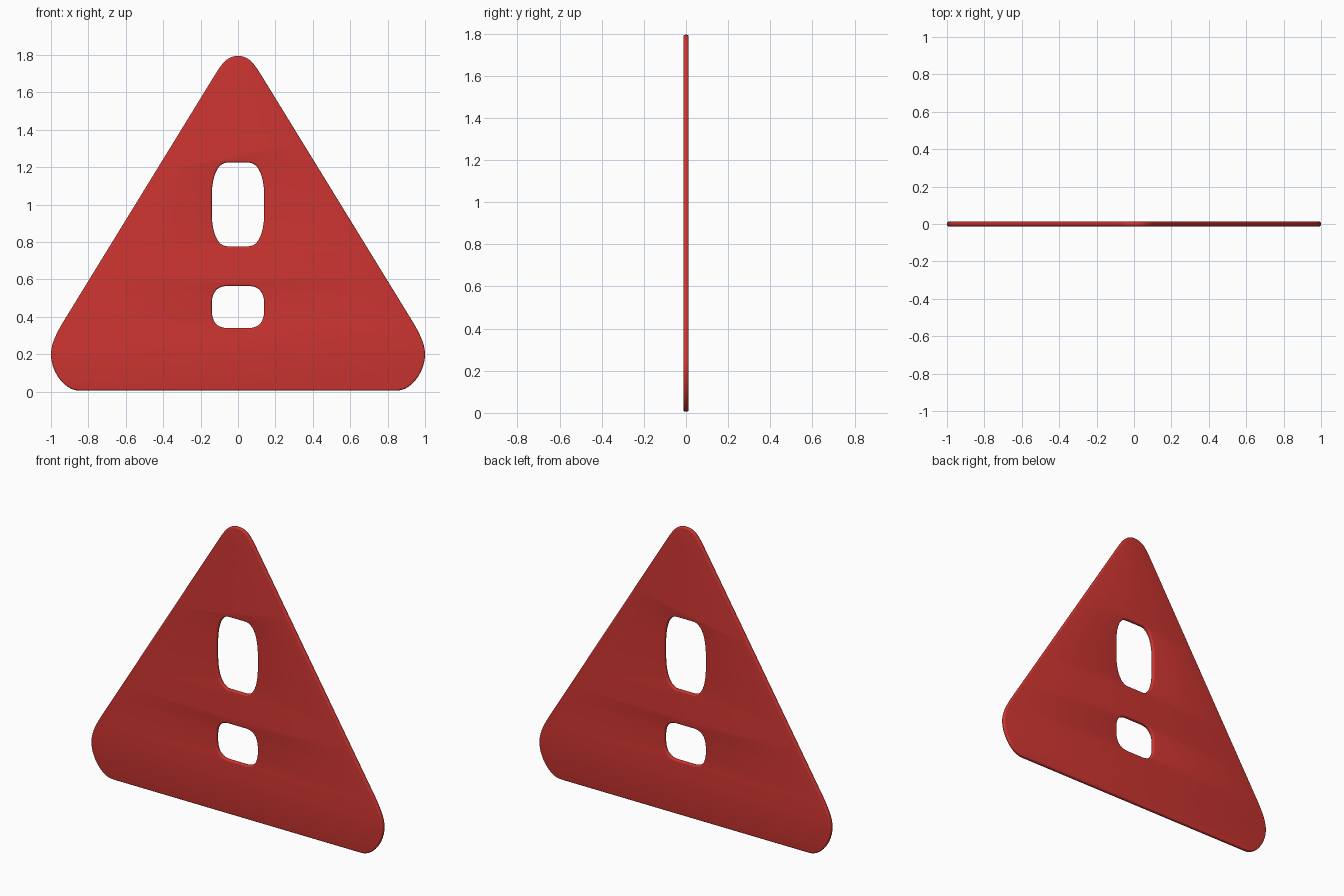
import bpy

if "Cube" in bpy.data.objects:
    bpy.data.objects.remove(bpy.data.objects["Cube"])

HALF, BEVEL = 0.0125, 0.009


def add_loop(curve, pts):
    """Closed bezier loop; each point is (x, z, incoming handle, outgoing handle)."""
    s = curve.splines.new('BEZIER')
    s.bezier_points.add(len(pts) - 1)
    s.use_cyclic_u = True
    for bp, (x, z, hin, hout) in zip(s.bezier_points, pts):
        bp.handle_left_type = bp.handle_right_type = 'FREE'
        bp.co = (x, z, 0)
        bp.handle_left = (*hin, 0)
        bp.handle_right = (*hout, 0)


def hole(z0, z1, reach, h):
    """Soft rounded slot: flat ends, bulging corners."""
    w, f, k = 0.14, 0.055, 0.113
    a, b = z1 - reach, z0 + reach
    right = [(f, z1, (f - .03, z1), (k, z1)), (w, a, (w, a + h), (w, a - .01)),
             (w, b, (w, b + .01), (w, b - h)), (f, z0, (k, z0), (f - .03, z0))]
    return right + mirror(right)


def mirror(pts):
    flip = lambda p: (-p[0], p[1])
    return [(-x, z, flip(o), flip(i)) for x, z, i, o in reversed(pts)]


curve = bpy.data.curves.new("warning_triangle", 'CURVE')
curve.dimensions = '2D'
curve.fill_mode = 'BOTH'
curve.resolution_u = 12
curve.extrude = HALF - BEVEL
curve.bevel_depth = BEVEL
curve.bevel_resolution = 3
curve.offset = -BEVEL

# Triangle outline with rounded corners
B = 0.006
side = [(0.13, 1.683, (0.085, 1.756), (0.17, 1.618)),
        (0.92, 0.397, (0.88, 0.462), (0.965, 0.324)),
        (1.0, 0.20, (1.0, 0.26), (1.0, 0.11)),
        (0.85, B, (0.93, B), (0.7, B))]
apex = [(0, 1.795, (-0.06, 1.795), (0.06, 1.795))]
add_loop(curve, apex + side + mirror(side))

# Exclamation mark openings
add_loop(curve, hole(0.777, 1.225, 0.18, 0.10))
add_loop(curve, hole(0.34, 0.565, 0.095, 0.06))

sign = bpy.data.objects.new("warning_triangle", curve)
bpy.context.collection.objects.link(sign)
sign.rotation_euler = (1.5707963, 0, 0)
bpy.context.view_layer.objects.active = sign
sign.select_set(True)
bpy.ops.object.convert(target='MESH')

# Weld the fill to the rim and shade smoothly
sign = bpy.context.object
weld = sign.modifiers.new("weld", 'WELD')
weld.merge_threshold = 0.0002
bpy.ops.object.modifier_apply(modifier="weld")
bpy.ops.object.shade_smooth_by_angle(angle=0.7)

red = bpy.data.materials.new("red_paint")
red.diffuse_color = (0.6, 0.035, 0.03, 1)
red.use_nodes = True
red.node_tree.nodes["Principled BSDF"].inputs["Base Color"].default_value = red.diffuse_color
sign.data.materials.clear()
sign.data.materials.append(red)
